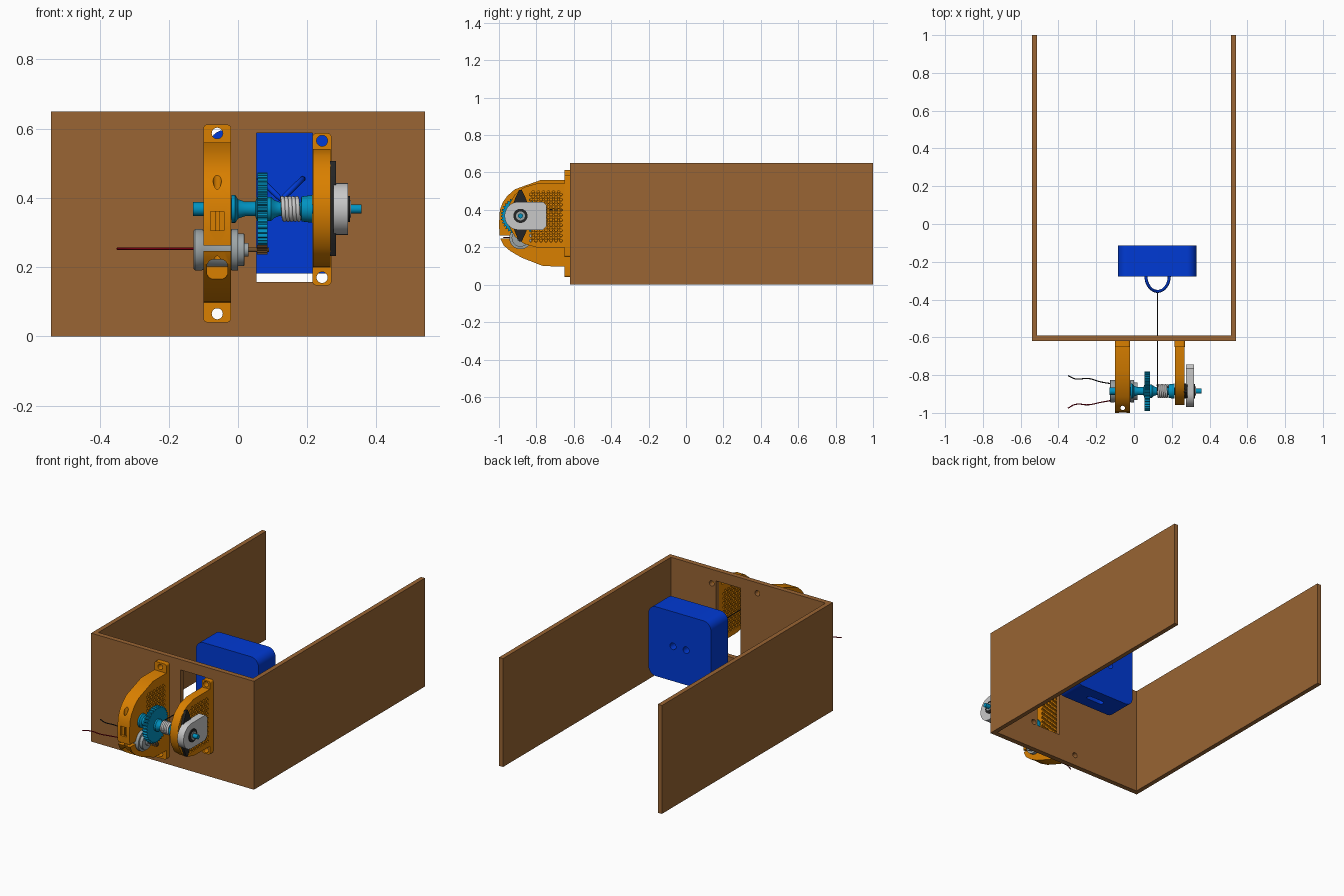
import bpy
import bmesh
from math import sin, cos, pi
from mathutils import Vector

cube = bpy.data.objects.get("Cube")
if cube:
    bpy.data.objects.remove(cube, do_unlink=True)


def material(name, color):
    m = bpy.data.materials.new(name)
    m.diffuse_color = (*color, 1)
    m.use_nodes = True
    m.node_tree.nodes["Principled BSDF"].inputs["Base Color"].default_value = (*color, 1)
    return m


WOOD = material("brown wood", (0.319, 0.128, 0.033))
ORANGE = material("orange plastic", (0.7, 0.215, 0.0))
BLUE = material("blue", (0.0, 0.042, 0.66))
TEAL = material("teal", (0.0, 0.29, 0.53))
LIGHT = material("light grey", (0.58, 0.58, 0.58))
GREY = material("steel grey", (0.34, 0.38, 0.39))
BLACK = material("black", (0.018, 0.018, 0.018))
RED = material("red wire", (0.3, 0.0, 0.008))
PINION = material("dark brown", (0.17, 0.08, 0.025))


def finish(name, bm, mat):
    bmesh.ops.recalc_face_normals(bm, faces=bm.faces)
    mesh = bpy.data.meshes.new(name)
    bm.to_mesh(mesh)
    bm.free()
    mesh.shade_smooth()
    mesh.set_sharp_from_angle(angle=0.6)
    if mat:
        mesh.materials.append(mat)
    ob = bpy.data.objects.new(name, mesh)
    bpy.context.collection.objects.link(ob)
    return ob


def add_prism(bm, pts, axis, lo, hi):
    """Extrude a 2D outline along an axis."""
    def place(a, b, t):
        return {"x": (t, a, b), "y": (a, t, b), "z": (a, b, t)}[axis]
    bottom = [bm.verts.new(place(a, b, lo)) for a, b in pts]
    top = [bm.verts.new(place(a, b, hi)) for a, b in pts]
    bm.faces.new(bottom)
    bm.faces.new(top[::-1])
    for i in range(len(pts)):
        j = (i + 1) % len(pts)
        bm.faces.new((bottom[i], bottom[j], top[j], top[i]))


def prism(name, pts, axis, lo, hi, mat):
    bm = bmesh.new()
    add_prism(bm, pts, axis, lo, hi)
    return finish(name, bm, mat)


def circle(a, b, r, n=24):
    return [(a + r * cos(2 * pi * i / n), b + r * sin(2 * pi * i / n)) for i in range(n)]


def rect(a0, b0, a1, b1, r=0, n=6):
    if not r:
        return [(a0, b0), (a1, b0), (a1, b1), (a0, b1)]
    pts = []
    for k, (a, b) in enumerate(((a1 - r, b1 - r), (a0 + r, b1 - r), (a0 + r, b0 + r), (a1 - r, b0 + r))):
        for i in range(n + 1):
            t = (k + i / n) * pi / 2
            pts.append((a + r * cos(t), b + r * sin(t)))
    return pts


def gear(a, b, r, depth, teeth):
    pts = []
    for i in range(teeth * 4):
        rr = r if i % 4 < 2 else r - depth
        t = 2 * pi * i / (teeth * 4)
        pts.append((a + rr * cos(t), b + rr * sin(t)))
    return pts


def lathe(name, profile, y, z, mat, n=32):
    """Turn (x, radius) steps around an axis parallel to x."""
    bm = bmesh.new()
    rings = [[bm.verts.new((x, a, b)) for a, b in circle(y, z, r, n)] for x, r in profile]
    for p, q in zip(rings, rings[1:]):
        for i in range(n):
            j = (i + 1) % n
            bm.faces.new((p[i], p[j], q[j], q[i]))
    bm.faces.new(rings[0])
    bm.faces.new(rings[-1])
    return finish(name, bm, mat)


def cut(ob, shapes):
    """Subtract (outline, axis, lo, hi) prisms from an object."""
    bm = bmesh.new()
    for s in shapes:
        add_prism(bm, *s)
    tool = finish("cutter", bm, None)
    tool.hide_render = True
    mod = ob.modifiers.new("cut", "BOOLEAN")
    mod.object, mod.operation, mod.solver = tool, "DIFFERENCE", "EXACT"
    mod.use_self = True
    bpy.context.view_layer.update()
    ob_eval = ob.evaluated_get(bpy.context.evaluated_depsgraph_get())
    mesh = bpy.data.meshes.new_from_object(ob_eval)
    ob.modifiers.clear()
    ob.data = mesh
    mesh.shade_smooth()
    mesh.set_sharp_from_angle(angle=0.6)
    bpy.data.objects.remove(tool, do_unlink=True)


def tube(name, pts, r, mat, smooth=True):
    cu = bpy.data.curves.new(name, "CURVE")
    cu.dimensions = "3D"
    cu.bevel_depth, cu.bevel_resolution, cu.use_fill_caps = r, 2, True
    sp = cu.splines.new("BEZIER" if smooth else "POLY")
    knots = sp.bezier_points if smooth else sp.points
    knots.add(len(pts) - 1)
    for k, p in zip(knots, pts):
        if smooth:
            k.co = Vector(p)
            k.handle_left_type = k.handle_right_type = "AUTO"
        else:
            k.co = (*p, 1)
    cu.resolution_u = 8
    cu.materials.append(mat)
    ob = bpy.data.objects.new(name, cu)
    bpy.context.collection.objects.link(ob)


# Wooden wall and side boards, with the window and bolt holes
frame = prism("wooden_frame", [(-.54, -.62), (.54, -.62), (.54, 1), (.513, 1), (.513, -.59),
                               (-.513, -.59), (-.513, 1), (-.54, 1)], "z", 0, .65, WOOD)
LX, RX = -.06, .243
bolts = [(LX, .587), (LX, .065), (RX, .565), (RX, .17)]
bolt_cuts = [(circle(x, z, .016), "y", -.7, -.5) for x, z in bolts]
cut(frame, [(rect(.053, .157, .215, .588), "y", -.7, -.5)] + bolt_cuts)

# Brackets: perforated body plus bolted flange
AY, AZ = -.885, .368


def perforations(lo, hi, shift):
    holes = []
    for row in range(20):
        for col in range(7):
            y = -.83 + col * .027 + (row % 2) * .0135
            z = .235 + row * .0137 + shift
            if y < -.655:
                holes.append((circle(y, z, .0075, 8), "x", lo, hi))
    return holes


big = prism("large_bracket", [(-.62, .095), (-.765, .1), (-.88, .145), (-.94, .18), (-.975, .21),
            (-.995, .25), (-1, .32), (-.995, .4), (-.98, .44), (-.955, .475), (-.915, .51),
            (-.776, .56), (-.62, .56)], "x", -.1, -.02, ORANGE)
cut(big, perforations(-.04, .05, .004) + [
    (rect(-.2, .247, .1, .262), "y", -1.1, -.9),
    (rect(-.08, .305, -.04, .36), "y", -1.1, -.985),
    (rect(-.09, .165, -.03, .222, .02), "y", -1.1, -.915),
    (circle(LX, -.974, .012), "z", 0, .7)])

small = prism("small_bracket", [(-.62, .198), (-.8, .2), (-.865, .218), (-.915, .257), (-.945, .31),
              (-.957, .37), (-.945, .43), (-.915, .482), (-.865, .522), (-.8, .54), (-.62, .541)],
              "x", .217, .268, ORANGE)
cut(small, perforations(.1, .4, 0))

for side, x0, x1, z0, z1 in (("large", -.1, -.02, .04, .612), ("small", .215, .27, .147, .587)):
    flange = prism(side + "_bracket_flange", rect(x0, z0, x1, z1, .012), "y", -.65, -.62, ORANGE)
    cut(flange, bolt_cuts)

# Axle with collars and spool, and the large gear
lathe("axle", [(-.13, .02), (-.02, .02), (-.019, .04), (-.008, .04), (.0, .028), (.02, .021),
               (.05, .021), (.055, .035), (.095, .035), (.105, .026), (.12, .02), (.182, .02),
               (.183, .036), (.215, .04), (.216, .013), (.357, .013)], AY, AZ, TEAL)
prism("large_gear", gear(AY, AZ, .105, .009, 36), "x", .056, .085, TEAL)

# Thread wound on the spool and led to the handle
TURNS = 5
tube("wound_thread", [(.126 + .052 * i / (TURNS * 20), AY + .031 * cos(i * pi / 10),
                       AZ + .031 * sin(i * pi / 10)) for i in range(TURNS * 20 + 1)],
     .0065, LIGHT, False)
tube("thread", [(.125, AY, AZ + .035), (.125, -.36, .395)], .003, BLACK, False)

# Motor with boss, shaft and pinion
MZ = .25
lathe("motor", [(-.128, .056), (-.124, .06), (-.105, .06), (-.1, .057), (-.02, .057), (-.019, .06),
                (0, .06)], AY, MZ, GREY)
lathe("motor_boss", [(0, .047), (.018, .047), (.019, .02), (.03, .02)], AY, MZ, GREY)
lathe("motor_shaft", [(.03, .007), (.09, .007)], AY, MZ, PINION, 12)
prism("pinion", gear(AY, MZ, .014, .005, 10), "x", .055, .085, PINION)

# Motor wires
tube("red_wire", [(-.125, -.935, .253), (-.18, -.945, .253), (-.24, -.957, .253),
                  (-.31, -.955, .253), (-.35, -.975, .253)], .003, RED)
tube("black_wire", [(-.125, -.845, .253), (-.18, -.835, .253), (-.24, -.818, .253),
                    (-.31, -.82, .253), (-.35, -.803, .253)], .003, BLACK)

# Sensor on the outer side of the small bracket
prism("sensor_mount", [(-.878, .507), (-.86, .47), (-.845, .43), (-.845, .31), (-.86, .27),
                       (-.878, .232), (-.892, .232), (-.91, .27), (-.925, .31), (-.925, .43),
                       (-.91, .47), (-.892, .507)], "x", .266, .283, BLACK)
body = [(-.895 + .075 * cos(pi / 2 + i * pi / 16), AZ + .075 * sin(pi / 2 + i * pi / 16))
        for i in range(17)]
body += [(-.765, AZ - .075), (-.745, AZ - .055), (-.745, AZ + .055), (-.765, AZ + .075)]
prism("sensor_body", body, "x", .276, .318, LIGHT)
prism("sensor_ring", circle(AY, AZ, .038), "x", .316, .323, BLACK)
prism("sensor_hub", circle(AY, AZ, .024), "x", .32, .327, GREY)

# Blue block with back holes and a slot underneath
block = prism("blue_block", rect(-.085, .181, .33, .597, .05, 8), "y", -.277, -.115, BLUE)
cut(block, [(circle(x, .39, .02), "y", -.17, 0) for x in (.08, .167)]
    + [(rect(.065, -.21, .18, -.18, .014), "z", .1, .23)])

# Pull handle on the block
tube("handle", [(.125 + .062 * cos(pi * i / 16), -.275 - .082 * sin(pi * i / 16),
                 .455 - .06 * (1 - abs(cos(pi * i / 16)))) for i in range(17)], .008, BLUE, False)
